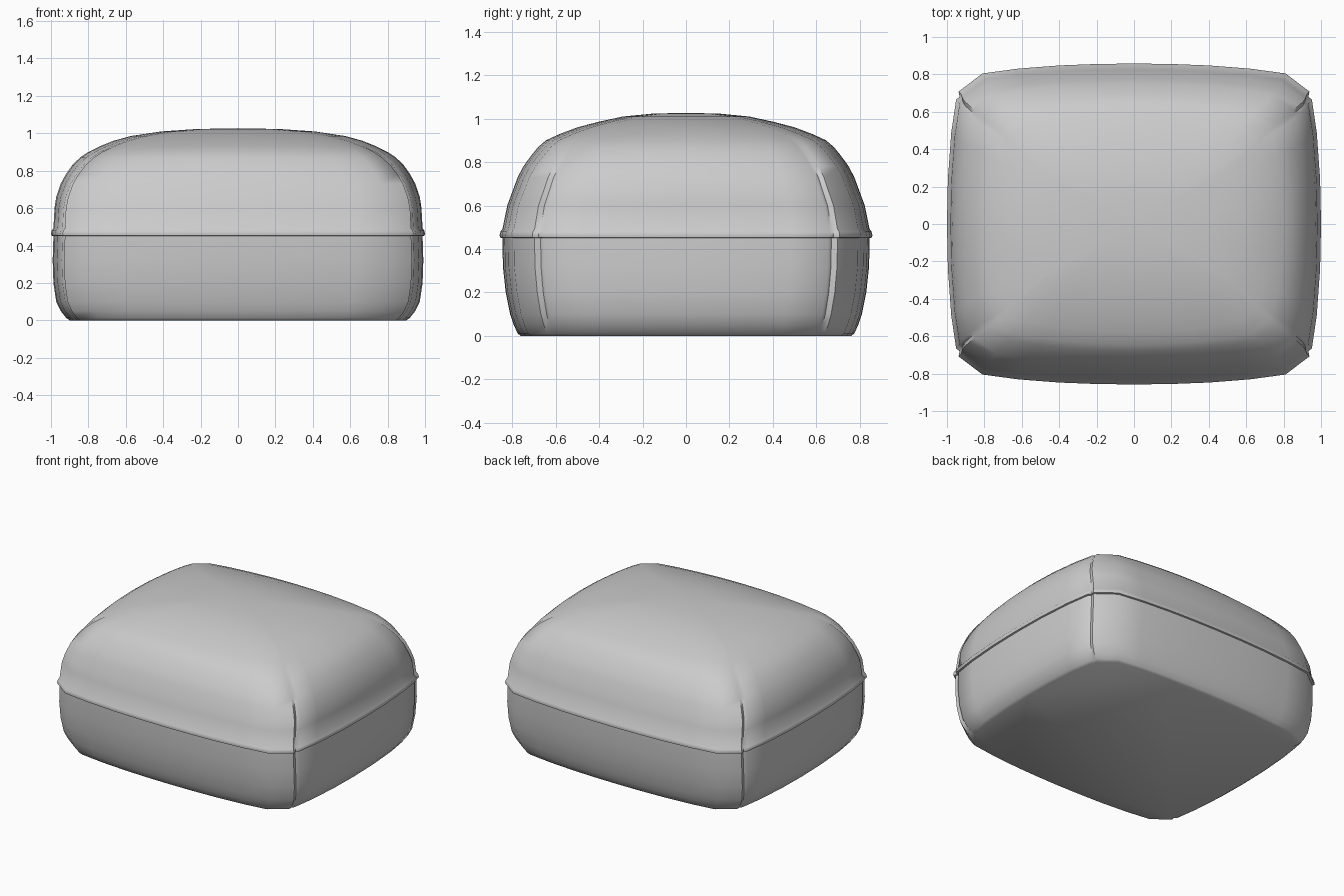
import bpy, bmesh
from mathutils import Vector

if "Cube" in bpy.data.objects:
    bpy.data.objects.remove(bpy.data.objects["Cube"])

# One quadrant of the plan outline (unit half-extents); third value = corner seam depth
QUAD = [(1, 0, 0), (.995, .28, 0), (.977, .57, 0), (.951, .775, 0), (.942, .80, 0.010),
        (.938, .825, 0), (.81, .938, 0), (.62, .968, 0), (.40, .988, 0), (.2, .997, 0), (0, 1, 0)]

# Rings: height, half width, half depth, roundness blend, seam strength
BASE = [(0, .90, .762, 0, .5), (.012, .918, .775, 0, 1), (.05, .948, .793, 0, 1),
        (.10, .972, .810, 0, 1), (.20, .987, .830, 0, 1), (.32, .991, .843, 0, 1),
        (.45, .987, .845, 0, 1)]
LID = [(.45, .987, .845, 0, 1), (.453, .998, .856, 0, 1), (.464, 1.0, .858, 0, 1),
       (.480, .996, .854, 0, 1), (.492, .987, .845, 0, 1), (.60, .981, .823, 0, 1),
       (.66, .972, .801, .02, 1), (.73, .948, .775, .04, 1), (.78, .921, .749, .06, 1),
       (.83, .886, .713, .10, 1), (.87, .845, .680, .13, 1), (.90, .800, .645, .16, .8),
       (.93, .740, .580, .24, 0), (.96, .665, .500, .34, 0), (.985, .575, .405, .45, 0),
       (1.01, .410, .290, .6, 0), (1.023, .220, .155, .8, 0)]


def outline():
    pts = list(QUAD)
    pts += [(-x, y, g) for x, y, g in reversed(QUAD[:-1])]
    pts += [(-x, -y, g) for x, y, g in QUAD[1:]]
    pts += [(x, -y, g) for x, y, g in reversed(QUAD[1:-1])]
    return pts


def make_shell(name, rings, bottom=False, apex=None):
    bm = bmesh.new()
    loops = []
    for z, a, b, w, seam in rings:
        loop = []
        for x, y, g in outline():
            p = Vector((x, y))
            p *= (1 - w) + w / p.length
            p *= 1 - g * seam
            loop.append(bm.verts.new((p.x * a, p.y * b, z)))
        loops.append(loop)
    n = len(loops[0])
    for lo, hi in zip(loops, loops[1:]):
        for i in range(n):
            j = (i + 1) % n
            bm.faces.new((lo[i], lo[j], hi[j], hi[i]))
    if bottom:
        bm.faces.new(list(reversed(loops[0])))
    if apex is not None:
        top = bm.verts.new((0, 0, apex))
        for i in range(n):
            bm.faces.new((loops[-1][i], loops[-1][(i + 1) % n], top))
    mesh = bpy.data.meshes.new(name)
    bm.to_mesh(mesh)
    bm.free()
    ob = bpy.data.objects.new(name, mesh)
    bpy.context.collection.objects.link(ob)
    bpy.ops.object.select_all(action='DESELECT')
    ob.select_set(True)
    bpy.context.view_layer.objects.active = ob
    bpy.ops.object.shade_smooth_by_angle(angle=0.9)
    return ob


# Flat-bottomed lower half
make_shell("lower_cushion", BASE, bottom=True)
# Domed upper half with the piping lip around its lower edge
make_shell("upper_cushion", LID, apex=1.027)
